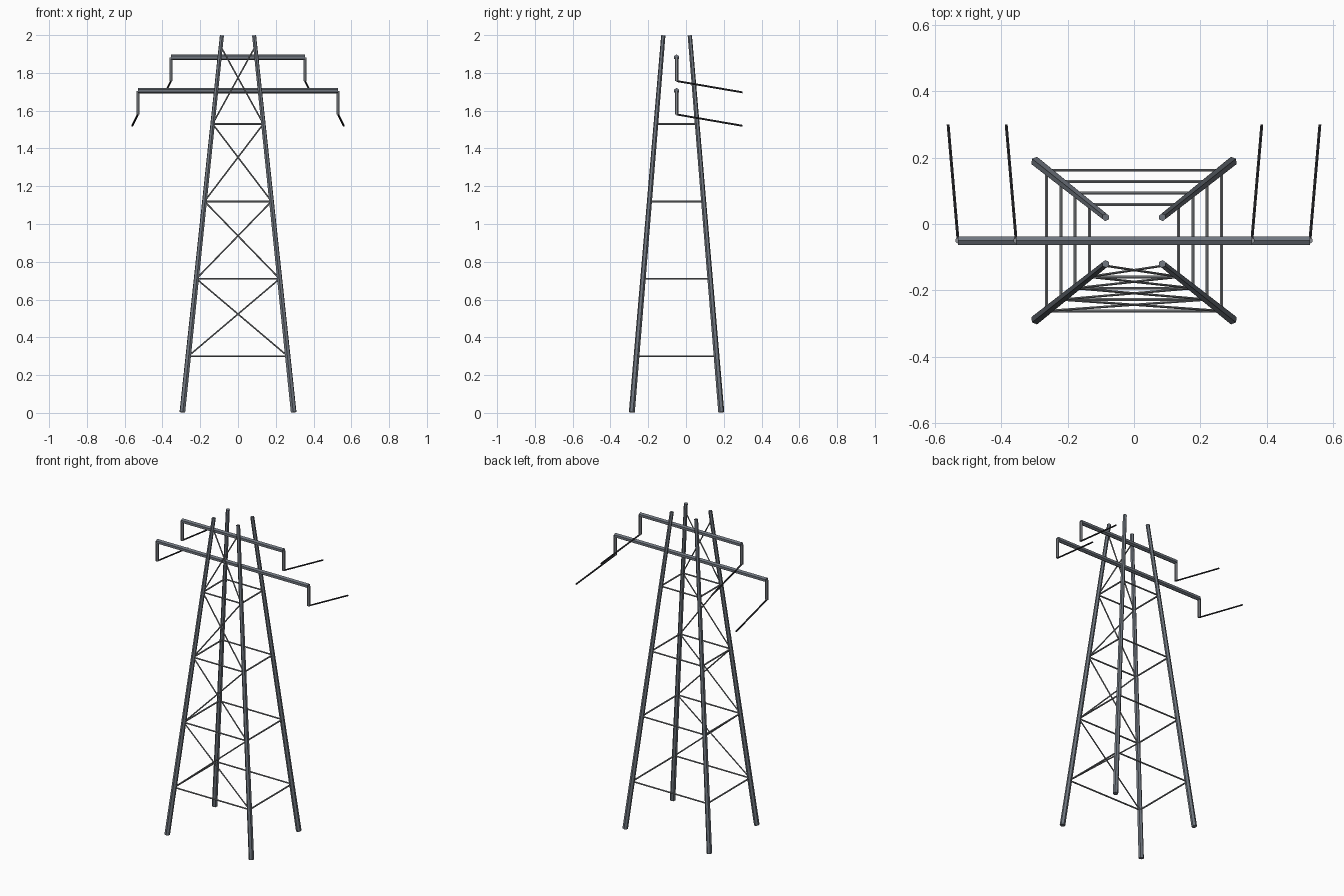
import bpy, bmesh
from mathutils import Vector

if "Cube" in bpy.data.objects:
    bpy.data.objects.remove(bpy.data.objects["Cube"])

YC = -0.05  # tower axis in y


def mat(name, c):
    m = bpy.data.materials.new(name)
    m.diffuse_color = (*c, 1)
    m.use_nodes = True
    m.node_tree.nodes["Principled BSDF"].inputs["Base Color"].default_value = m.diffuse_color
    return m


STEEL = mat("dark_steel", (0.16, 0.18, 0.21))
BRACE = mat("brace_steel", (0.22, 0.23, 0.24))
INSUL = mat("insulator_grey", (0.25, 0.26, 0.28))
WIRE = mat("wire_black", (0.03, 0.03, 0.035))


def bar(name, a, b, r1, r2, m, sides=6):
    """Straight low-poly rod from a to b."""
    a, b = Vector(a), Vector(b)
    d = b - a
    bm = bmesh.new()
    bmesh.ops.create_cone(bm, cap_ends=True, segments=sides,
                          radius1=r1, radius2=r2, depth=d.length)
    me = bpy.data.meshes.new(name)
    bm.to_mesh(me)
    bm.free()
    me.materials.append(m)
    ob = bpy.data.objects.new(name, me)
    ob.rotation_mode = 'QUATERNION'
    ob.rotation_quaternion = d.to_track_quat('Z', 'Y')
    ob.location = (a + b) / 2
    bpy.context.collection.objects.link(ob)


def corner(sx, sy, z):
    """Point on a leg's centre line at height z."""
    t = z / 2
    return (sx * (0.295 - 0.21 * t), YC + sy * (0.237 - 0.167 * t), z)


# Four tapered legs
for sx in (-1, 1):
    for sy in (-1, 1):
        bar("leg", corner(sx, sy, 0.003), corner(sx, sy, 1.998),
            0.016, 0.0115, STEEL)

# Horizontal rings, and cross braces on the front face only
ring = [(-1, -1), (1, -1), (1, 1), (-1, 1)]
for i in range(4):
    z = 0.3 + 0.41 * i
    for j in range(4):
        bar("ring_brace", corner(*ring[j], z), corner(*ring[(j + 1) % 4], z),
            0.005, 0.005, BRACE)
    for s in (-1, 1):
        bar("cross_brace", corner(-s, -1, z), corner(s, -1, z + 0.41),
            0.004, 0.004, BRACE)

# Crossarms with hanging insulators and wires
for z, x in ((1.705, 0.53), (1.882, 0.355)):
    bar("crossarm", (-x, YC, z), (x, YC, z), 0.015, 0.015, STEEL)
    for s in (-1, 1):
        bar("insulator", (s * x, YC, z), (s * x, YC, z - 0.125),
            0.009, 0.009, INSUL)
        bar("wire", (s * x, YC, z - 0.125), (s * (x + 0.03), 0.299, z - 0.185),
            0.005, 0.005, WIRE)
